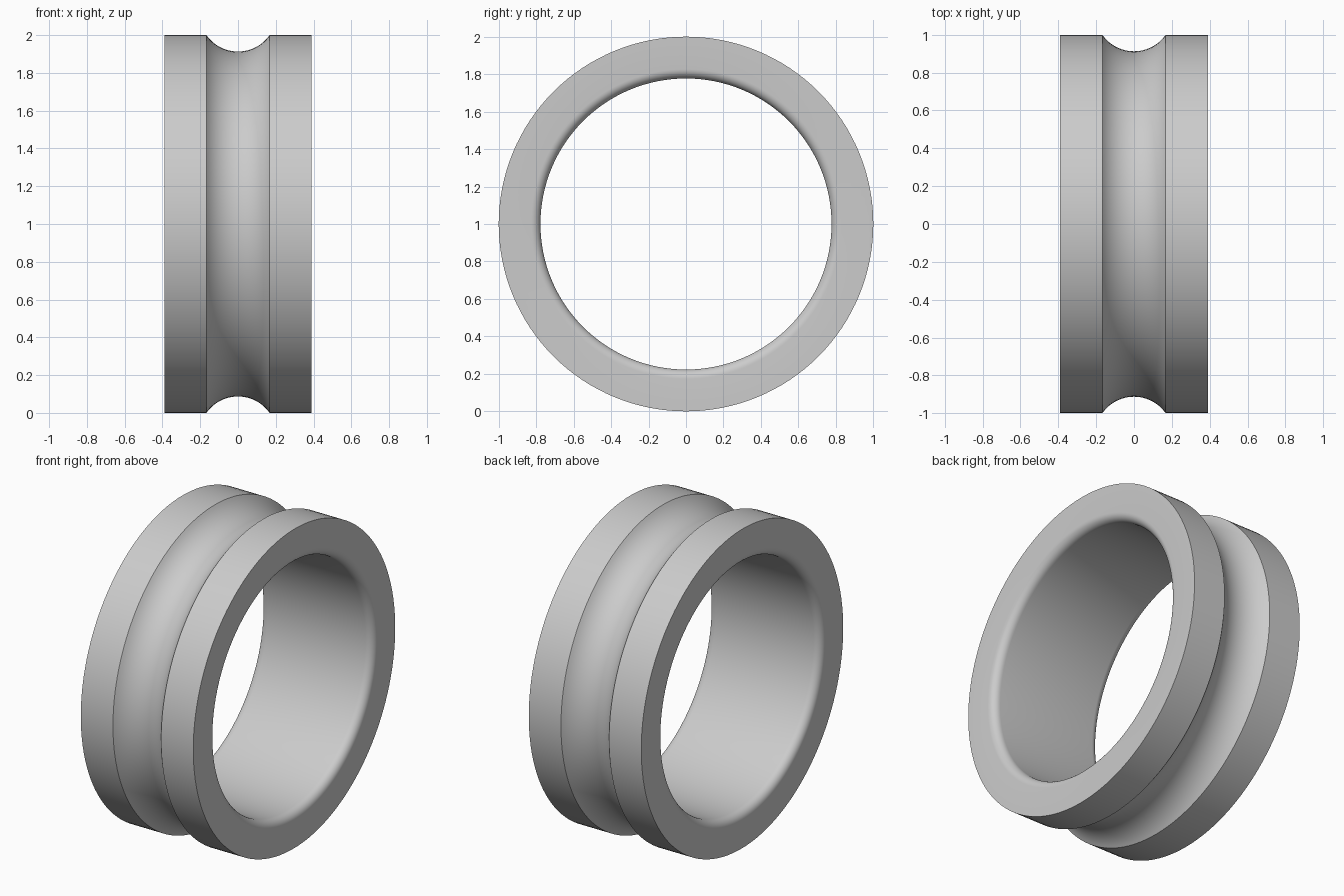
import bpy, bmesh
from math import sin, cos, pi, radians, asin
from mathutils import Vector, Matrix

cube = bpy.data.objects.get("Cube")
if cube:
    bpy.data.objects.remove(cube, do_unlink=True)

HALF_WIDTH, OUTER, BORE, FILLET = 0.39, 1.0, 0.777, 0.05
GROOVE_HALF, GROOVE_DEPTH = 0.167, 0.087
SEGMENTS = 128


def arc(cx, cr, radius, start, end, steps):
    """Points (x, r) along a circular arc."""
    angles = [start + (end - start) * i / steps for i in range(steps + 1)]
    return [(cx + radius * cos(a), cr + radius * sin(a)) for a in angles]


# Half-section: ball groove, outer land, side face and rounded bore edge
groove_r = (GROOVE_HALF ** 2 + GROOVE_DEPTH ** 2) / (2 * GROOVE_DEPTH)
groove_centre = OUTER - GROOVE_DEPTH + groove_r
sweep = asin(GROOVE_HALF / groove_r)
half = arc(0, groove_centre, groove_r, -pi / 2, -pi / 2 + sweep, 12)
half.append((HALF_WIDTH, OUTER))
half += arc(HALF_WIDTH - FILLET, BORE + FILLET, FILLET, 0, -pi / 2, 8)

# Mirror the half-section into a closed loop
profile = half + [(-x, r) for x, r in reversed(half[1:])]

# Revolve the section around the x axis
bm = bmesh.new()
rings = []
for i in range(SEGMENTS):
    turn = Matrix.Rotation(2 * pi * i / SEGMENTS, 3, 'X')
    rings.append([bm.verts.new(turn @ Vector((x, 0, r)) + Vector((0, 0, OUTER)))
                  for x, r in profile])
n = len(profile)
for i in range(SEGMENTS):
    a, b = rings[i], rings[(i + 1) % SEGMENTS]
    for j in range(n):
        k = (j + 1) % n
        bm.faces.new((a[j], a[k], b[k], b[j]))
bmesh.ops.recalc_face_normals(bm, faces=bm.faces)
mesh = bpy.data.meshes.new("grooved_ring")
bm.to_mesh(mesh)
bm.free()
ring = bpy.data.objects.new("grooved_ring", mesh)
bpy.context.collection.objects.link(ring)

# Plain grey material
grey = bpy.data.materials.new("light_grey")
grey.use_nodes = True
colour = (0.6, 0.6, 0.6, 1)
grey.diffuse_color = colour
grey.node_tree.nodes["Principled BSDF"].inputs["Base Color"].default_value = colour
mesh.materials.append(grey)

# Smooth surfaces with crisp groove and rim edges
bpy.ops.object.select_all(action='DESELECT')
ring.select_set(True)
bpy.context.view_layer.objects.active = ring
bpy.ops.object.shade_smooth_by_angle(angle=radians(30))
